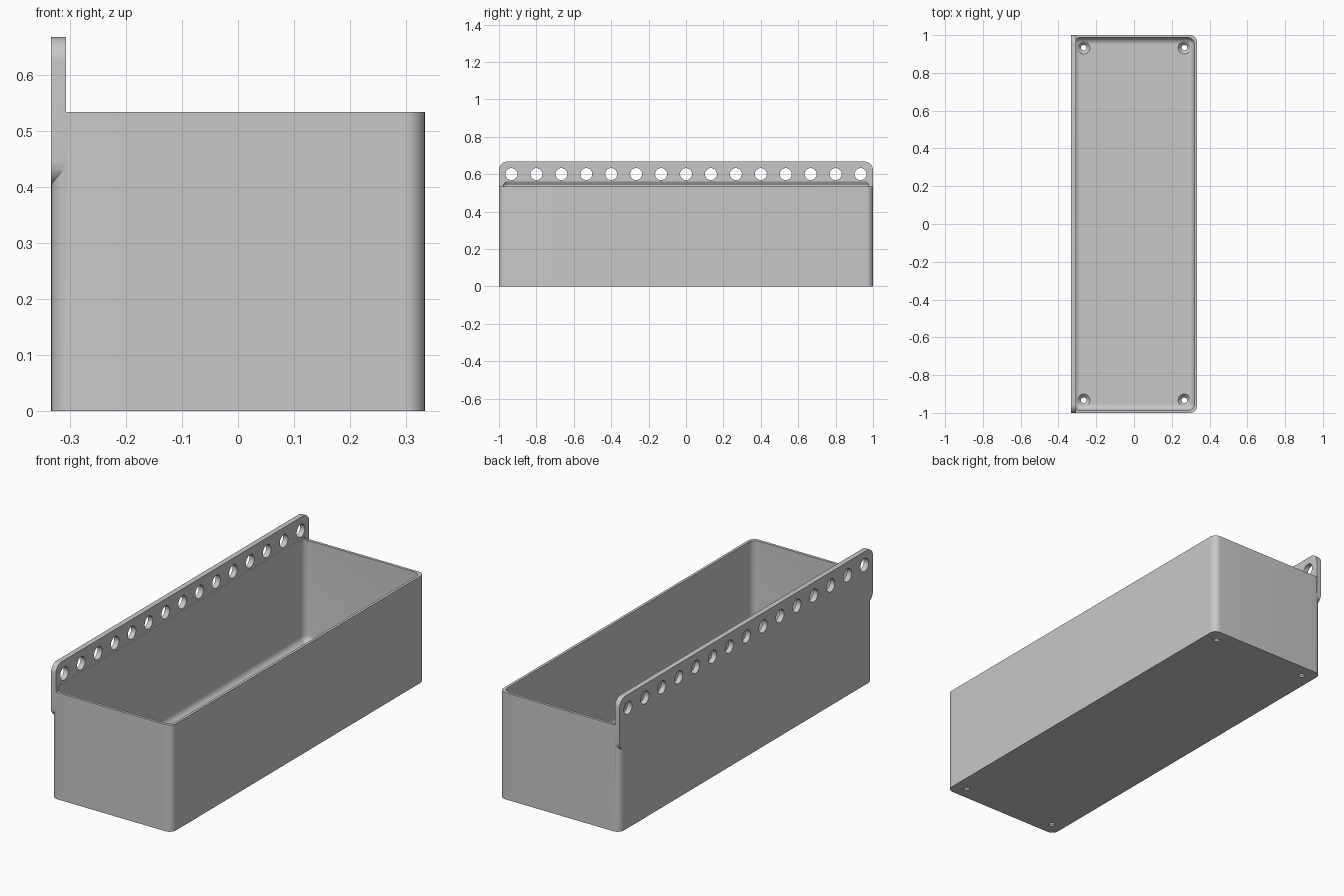
import bpy, bmesh
from math import sin, cos, pi
from mathutils import Vector

if "Cube" in bpy.data.objects:
    bpy.data.objects.remove(bpy.data.objects["Cube"], do_unlink=True)

X, Y, H = 0.333, 1.0, 0.533      # half width, half length, rim height
WALL, FLOOR, FILLET = 0.0133, 0.027, 0.035
TOP, PLATE, UNIT = 0.667, 0.0263, 0.1333

grey = bpy.data.materials.new("plain grey")
grey.use_nodes = True
grey.diffuse_color = (0.58, 0.58, 0.58, 1)
grey.node_tree.nodes["Principled BSDF"].inputs["Base Color"].default_value = grey.diffuse_color


def rounded(hx, hy, r, steps=10):
    """Outline of a rounded rectangle."""
    pts = []
    for k, (sx, sy) in enumerate([(1, 1), (-1, 1), (-1, -1), (1, -1)]):
        for i in range(steps + 1):
            a = (k + i / steps) * pi / 2
            pts.append((sx * (hx - r) + r * cos(a), sy * (hy - r) + r * sin(a)))
    return pts


def disc(cx, cy, r, sides=40):
    return [(cx + r * cos(2 * pi * i / sides), cy + r * sin(2 * pi * i / sides))
            for i in range(sides)]


def loft(bm, rings):
    """Closed skin through rings of 3D points."""
    loops = [[bm.verts.new(p) for p in ring] for ring in rings]
    n = len(loops[0])
    for a, b in zip(loops, loops[1:]):
        for i in range(n):
            j = (i + 1) % n
            bm.faces.new((a[i], a[j], b[j], b[i]))
    bm.faces.new(loops[0][::-1])
    bm.faces.new(loops[-1])


def level(pts, z):
    return [(x, y, z) for x, y in pts]


def finish(name, bm):
    bmesh.ops.recalc_face_normals(bm, faces=bm.faces)
    me = bpy.data.meshes.new(name)
    bm.to_mesh(me)
    bm.free()
    me.materials.append(grey)
    ob = bpy.data.objects.new(name, me)
    bpy.context.collection.objects.link(ob)
    return ob


def combine(target, tool, operation):
    mod = target.modifiers.new(tool.name, "BOOLEAN")
    mod.operation, mod.object, mod.solver = operation, tool, "EXACT"
    bpy.context.view_layer.objects.active = target
    bpy.ops.object.modifier_apply(modifier=mod.name)
    bpy.data.objects.remove(tool, do_unlink=True)


# Outer body with rounded upright corners
bm = bmesh.new()
outline = rounded(X, Y, FILLET)
loft(bm, [level(outline, 0), level(outline, H)])
bin_body = finish("storage_bin", bm)

# Mounting plate along one long side, sloped underneath
bm = bmesh.new()
low = TOP - 2 * UNIT
mid = (TOP + low) / 2
side = rounded(Y, UNIT, 0.045)
loft(bm, [[(x, y, z + mid) for y, z in side] for x in (-X, -X + PLATE)])
bmesh.ops.bisect_plane(bm, geom=bm.verts[:] + bm.edges[:] + bm.faces[:], dist=1e-6,
                       plane_co=Vector((-X, 0, low + 0.0003)),
                       plane_no=Vector((1, 0, -1)), clear_outer=True)
bmesh.ops.holes_fill(bm, edges=[e for e in bm.edges if e.is_boundary], sides=0)
combine(bin_body, finish("mounting_plate", bm), "UNION")

# Cavity with a filleted floor and a tapered top under the plate
bm = bmesh.new()
rings = []
for i in range(9):
    a = pi / 2 * (1 - i / 8)
    inset = FILLET * (1 - cos(a))
    rings.append(level(rounded(X - WALL - inset, Y - WALL - inset, max(FILLET - inset, 0.003)),
                       FLOOR + FILLET * (1 - sin(a))))
rings.append(level(rounded(X - WALL, Y - WALL, FILLET), 0.541))
rings.append(level(rounded(X - PLATE, Y - PLATE, FILLET - WALL), 0.562))
loft(bm, rings)
combine(bin_body, finish("cavity", bm), "DIFFERENCE")

# Row of round holes in the plate, and countersunk holes in the floor
bm = bmesh.new()
for i in range(-7, 8):
    hole = disc(i * UNIT, TOP - UNIT / 2, 0.032)
    loft(bm, [[(x, y, z) for y, z in hole] for x in (-X - 0.05, -X + 0.06)])
for sx in (-1, 1):
    for sy in (-1, 1):
        steps = [(-0.02, 0.015), (0.008, 0.015), (FLOOR, 0.033), (0.06, 0.033)]
        loft(bm, [level(disc(sx * 2 * UNIT, sy * 7 * UNIT, r), z) for z, r in steps])
combine(bin_body, finish("holes", bm), "DIFFERENCE")

# Smooth rounded parts, crisp edges
bpy.ops.object.select_all(action="DESELECT")
bin_body.select_set(True)
bpy.context.view_layer.objects.active = bin_body
bpy.ops.object.shade_smooth_by_angle(angle=pi / 6)
